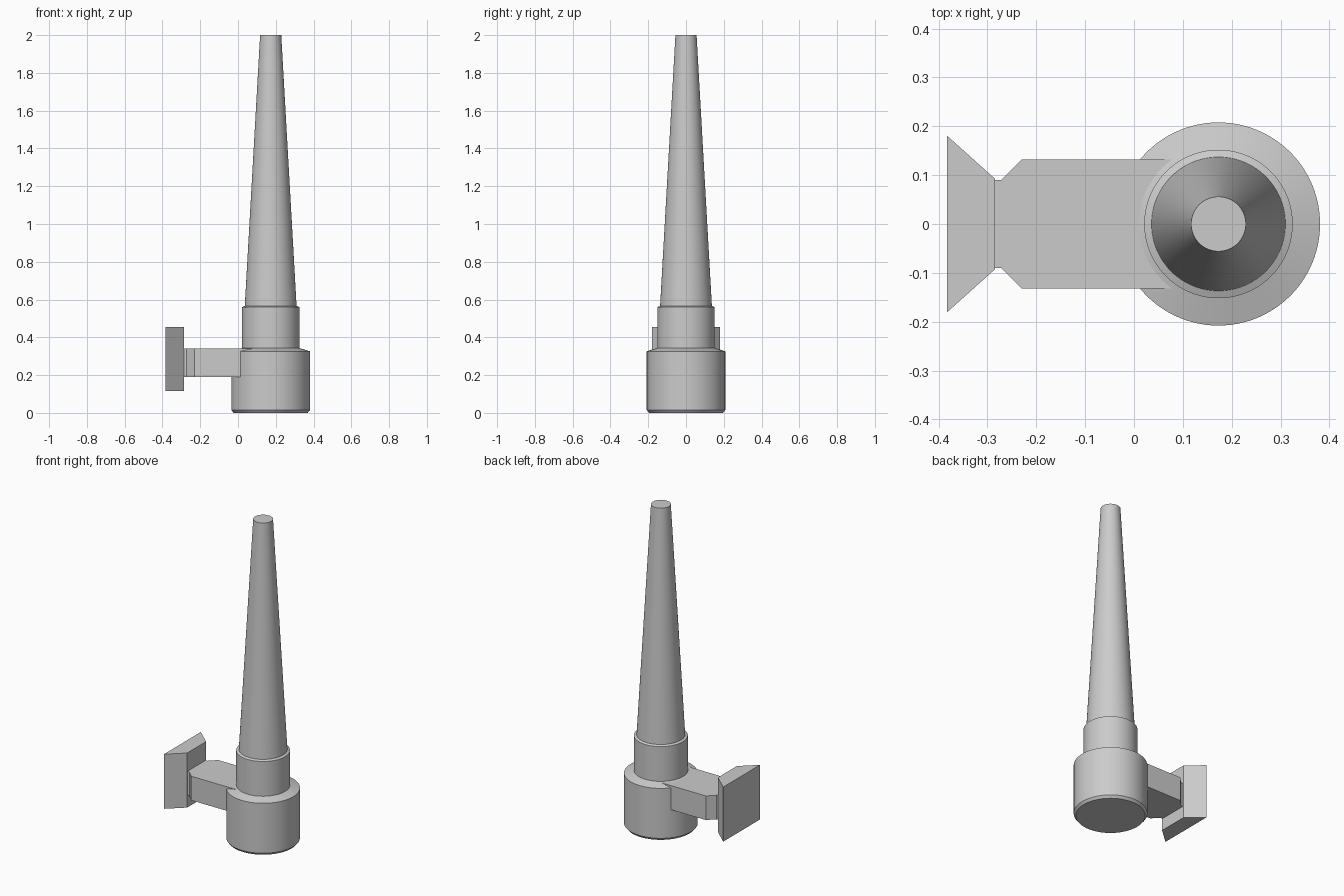
import bpy
import bmesh
from math import radians
from mathutils import Matrix, Vector

cube = bpy.data.objects.get("Cube")
if cube:
    bpy.data.objects.remove(cube, do_unlink=True)

grey = bpy.data.materials.new("plain grey")
grey.use_nodes = True
colour = (0.6, 0.6, 0.6, 1)
grey.diffuse_color = colour
grey.node_tree.nodes["Principled BSDF"].inputs["Base Color"].default_value = colour

AXIS_X = 0.173


def finish(name, bm, smooth=False):
    bmesh.ops.recalc_face_normals(bm, faces=bm.faces)
    mesh = bpy.data.meshes.new(name)
    bm.to_mesh(mesh)
    bm.free()
    mesh.materials.append(grey)
    obj = bpy.data.objects.new(name, mesh)
    bpy.context.collection.objects.link(obj)
    if smooth:
        bpy.ops.object.select_all(action="DESELECT")
        obj.select_set(True)
        bpy.context.view_layer.objects.active = obj
        bpy.ops.object.shade_smooth_by_angle(angle=radians(12))
    return obj


def turned(name, profile, sides=96):
    """Lathe (radius, height) points around the upright axis."""
    bm = bmesh.new()
    rings = []
    for radius, z in profile:
        ring = bmesh.ops.create_circle(bm, segments=sides, radius=radius,
                                       matrix=Matrix.Translation((AXIS_X, 0, z)))
        rings.append(ring["verts"])
    for low, high in zip(rings, rings[1:]):
        for i in range(sides):
            j = (i + 1) % sides
            bm.faces.new((low[i], low[j], high[j], high[i]))
    bm.faces.new(rings[0][::-1])
    bm.faces.new(rings[-1])
    return finish(name, bm, smooth=True)


def prism(name, half_outline, bottom, top):
    """Mirror (x, half width) points across y and extrude upwards."""
    outline = half_outline + [(x, -y) for x, y in reversed(half_outline)]
    bm = bmesh.new()
    face = bm.faces.new([bm.verts.new((x, y, bottom)) for x, y in outline])
    result = bmesh.ops.extrude_face_region(bm, geom=[face], use_keep_orig=True)
    verts = [v for v in result["geom"] if isinstance(v, bmesh.types.BMVert)]
    bmesh.ops.translate(bm, verts=verts, vec=Vector((0, 0, top - bottom)))
    return finish(name, bm)


# Round base, collar and tapering mast
turned("base", [(0.196, 0), (0.208, 0.015), (0.208, 0.326), (0.15, 0.344)])
turned("collar", [(0.152, 0.3), (0.152, 0.56), (0.138, 0.566)])
turned("mast", [(0.138, 0.55), (0.056, 2)])

# Side arm with a narrowed neck, and the flared mounting block
prism("arm", [(0.12, 0.132), (-0.23, 0.132), (-0.272, 0.09), (-0.29, 0.09)], 0.19, 0.34)
prism("mounting_block", [(-0.285, 0.093), (-0.383, 0.181)], 0.115, 0.455)
